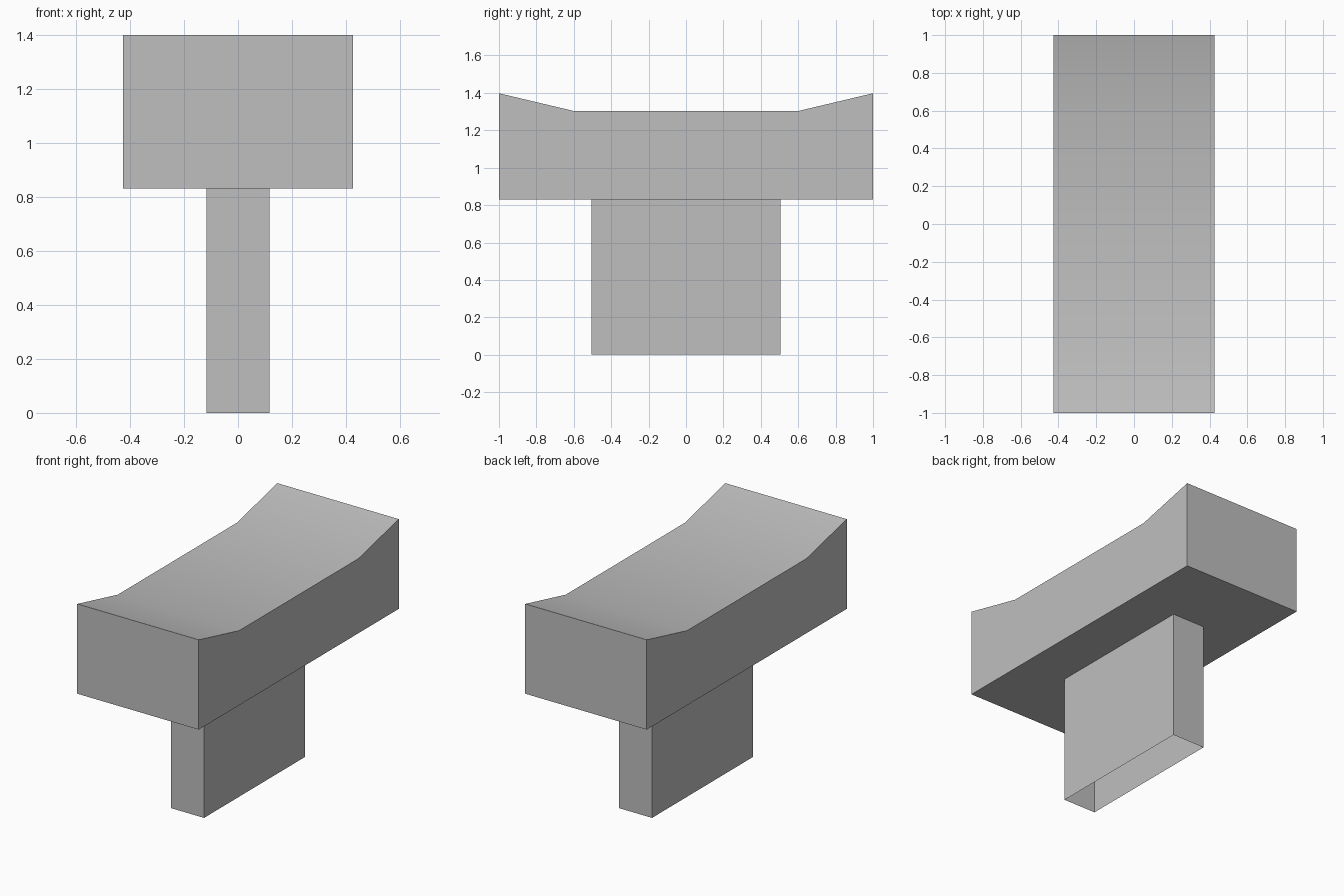
import bpy
import bmesh
from math import radians
from mathutils import Vector

cube = bpy.data.objects.get("Cube")
if cube:
    bpy.data.objects.remove(cube, do_unlink=True)

# Plain grey material
colour = (0.52, 0.52, 0.52, 1)
grey = bpy.data.materials.new("plain_grey")
grey.use_nodes = True
grey.diffuse_color = colour
grey.node_tree.nodes["Principled BSDF"].inputs["Base Color"].default_value = colour


def extruded(name, half, axis, profile, capped=True):
    """Extrude a planar profile by a length along an axis."""
    bm = bmesh.new()
    face = bm.faces.new([bm.verts.new(p) for p in profile])
    result = bmesh.ops.extrude_face_region(bm, geom=[face], use_keep_orig=True)
    moved = [g for g in result["geom"] if isinstance(g, bmesh.types.BMVert)]
    bmesh.ops.translate(bm, verts=moved, vec=Vector(axis) * half)
    bmesh.ops.recalc_face_normals(bm, faces=bm.faces)
    if not capped:
        caps = [f for f in bm.faces if abs(f.normal.dot(Vector(axis))) > 0.9]
        bmesh.ops.delete(bm, geom=caps, context="FACES")
    mesh = bpy.data.meshes.new(name)
    bm.to_mesh(mesh)
    bm.free()
    mesh.materials.append(grey)
    obj = bpy.data.objects.new(name, mesh)
    bpy.context.collection.objects.link(obj)
    bpy.ops.object.select_all(action="DESELECT")
    obj.select_set(True)
    bpy.context.view_layer.objects.active = obj
    bpy.ops.object.shade_smooth_by_angle(angle=radians(30))


# Head block with a dished top, rising to both ends
width, base, top, dip = 0.425, 0.83, 1.398, 1.302
side = [(-1, base), (1, base), (1, top), (0.595, dip), (-0.595, dip), (-1, top)]
extruded("head_block", 2 * width, (1, 0, 0), [(-width, y, z) for y, z in side])

# Thin hollow post, open underneath
px, py = 0.116, 0.505
corners = [(-px, -py, 0), (px, -py, 0), (px, py, 0), (-px, py, 0)]
extruded("support_post", base, (0, 0, 1), corners, capped=False)
